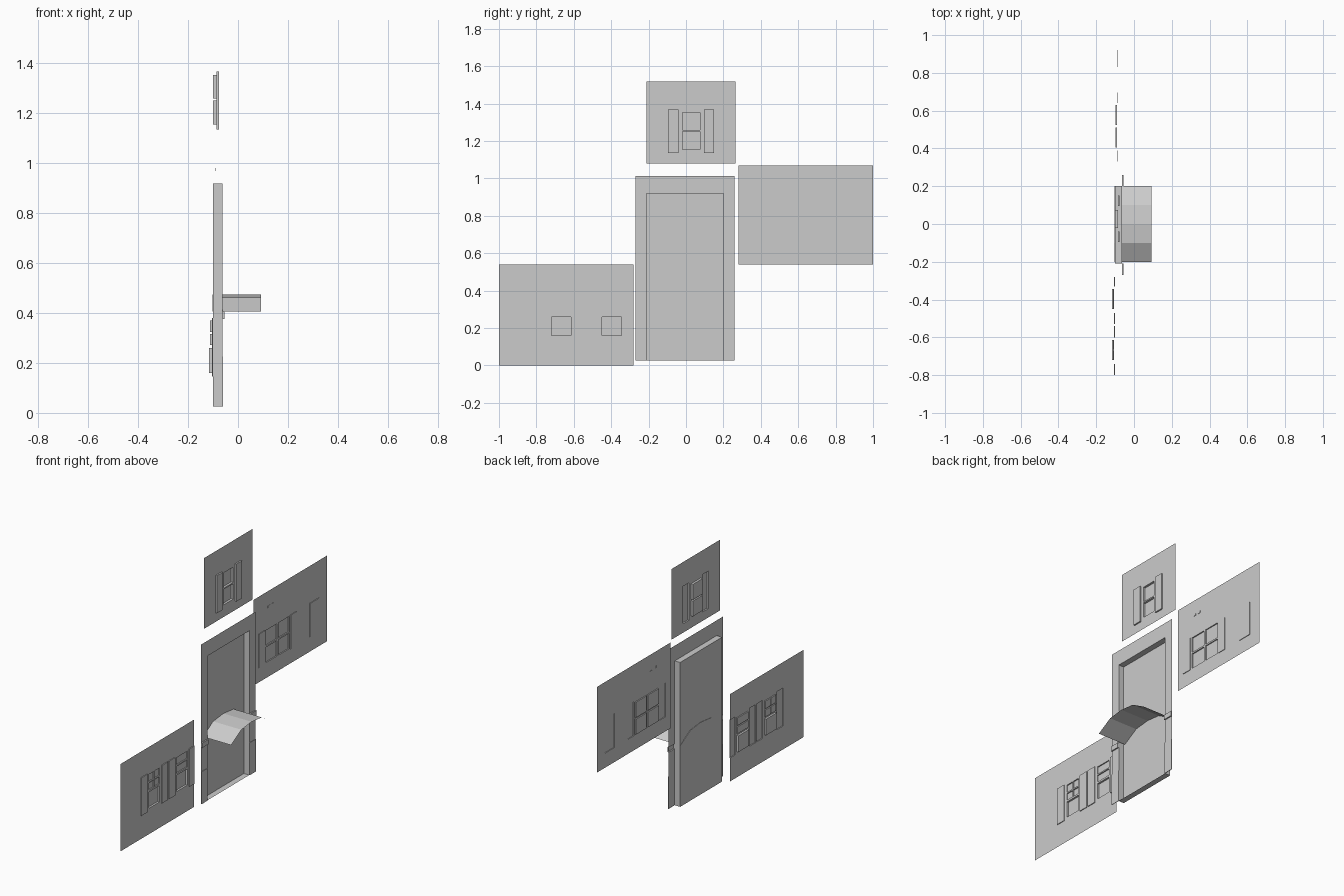
import bpy

if "Cube" in bpy.data.objects:
    bpy.data.objects.remove(bpy.data.objects["Cube"])

# single flat colour
grey = bpy.data.materials.new("plain grey")
grey.diffuse_color = (0.6, 0.6, 0.6, 1)
grey.use_nodes = True
grey.node_tree.nodes["Principled BSDF"].inputs["Base Color"].default_value = grey.diffuse_color


def make(name, verts, faces):
    me = bpy.data.meshes.new(name)
    me.from_pydata(verts, [], faces)
    me.materials.append(grey)
    ob = bpy.data.objects.new(name, me)
    bpy.context.collection.objects.link(ob)
    return ob


def panel(name, x, bounds, reliefs):
    """Sheet facing +x; each relief (y0, y1, z0, z1, level) is raised or sunk."""
    y0, y1, z0, z1 = bounds
    ys = sorted({y0, y1, *[v for r in reliefs for v in r[:2]]})
    zs = sorted({z0, z1, *[v for r in reliefs for v in r[2:4]]})
    verts, faces = [], []

    def quad(*pts):
        n = len(verts)
        verts.extend(pts)
        faces.append((n, n + 1, n + 2, n + 3))

    def level(i, j):
        if not (0 <= i < len(ys) - 1 and 0 <= j < len(zs) - 1):
            return x
        cy, cz = (ys[i] + ys[i + 1]) / 2, (zs[j] + zs[j + 1]) / 2
        for a, b, c, d, lev in reliefs:
            if a < cy < b and c < cz < d:
                return lev
        return x

    for i in range(len(ys)):
        for j in range(len(zs)):
            here, left, below = level(i, j), level(i - 1, j), level(i, j - 1)
            if i < len(ys) - 1 and j < len(zs) - 1:
                a, b, c, d = ys[i], ys[i + 1], zs[j], zs[j + 1]
                quad((here, a, c), (here, b, c), (here, b, d), (here, a, d))
            # step walls between neighbouring levels
            if j < len(zs) - 1 and here != left:
                y, c, d = ys[i], zs[j], zs[j + 1]
                quad((left, y, c), (here, y, c), (here, y, d), (left, y, d))
            if i < len(ys) - 1 and here != below:
                z, a, b = zs[j], ys[i], ys[i + 1]
                quad((here, a, z), (below, a, z), (below, b, z), (here, b, z))
    return make(name, verts, faces)


def shutters(pairs, z0, z1, lev):
    return [(a, b, z0, z1, lev) for a, b in pairs]


# lower wall: two windows with shutters, one with four small upper panes
low = shutters([(-0.80, -0.74), (-0.60, -0.54), (-0.53, -0.47), (-0.33, -0.28)],
               0.145, 0.38, -0.10)
for a in (-0.72, -0.45):
    low.append((a, a + 0.105, 0.16, 0.26, -0.117))
for c, d in ((0.272, 0.315), (0.323, 0.37)):
    low.append((-0.45, -0.345, c, d, -0.112))
    low += [(-0.72, -0.671, c, d, -0.112), (-0.664, -0.615, c, d, -0.112)]
panel("lower_wall", -0.105, (-1, -0.28, 0, 0.54), low)

# upper side wall: four-pane window, shutters and a separate narrow panel
side = shutters([(0.33, 0.39), (0.64, 0.695), (0.83, 0.92)], 0.63, 0.84, -0.087)
for a in (0.405, 0.525):
    for c in (0.635, 0.74):
        side.append((a, a + 0.105, c, c + 0.095, -0.098))
side += [(a, a + 0.02, 0.968, 0.98, -0.089) for a in (0.42, 0.46)]
panel("side_wall", -0.091, (0.28, 1, 0.54, 1.07), side)

# top wall: sash window and two shutters
top = shutters([(-0.095, -0.04), (0.095, 0.15)], 1.135, 1.367, -0.077)
top += [(-0.02, 0.075, c, c + 0.095, -0.10) for c in (1.155, 1.258)]
panel("top_wall", -0.086, (-0.21, 0.265, 1.08, 1.517), top)

# tall entrance bay: deep recess, with bases and bands on the side posts
bay = [(-0.21, 0.2, 0.025, 0.918, -0.10)]
for a, b in ((-0.27, -0.21), (0.2, 0.26)):
    bay += [(a, b, 0.025, 0.225, -0.06), (a, b, 0.375, 0.405, -0.055)]
panel("entrance_bay", -0.063, (-0.27, 0.26, 0.025, 1.012), bay)

# faceted arched awning
arc = [(-0.2, 0.405), (-0.1, 0.462), (0, 0.473), (0.1, 0.462), (0.2, 0.405)]
make("awning", [(x, y, z) for y, z in arc for x in (-0.102, 0.093)],
     [(2 * k, 2 * k + 1, 2 * k + 3, 2 * k + 2) for k in range(4)])
